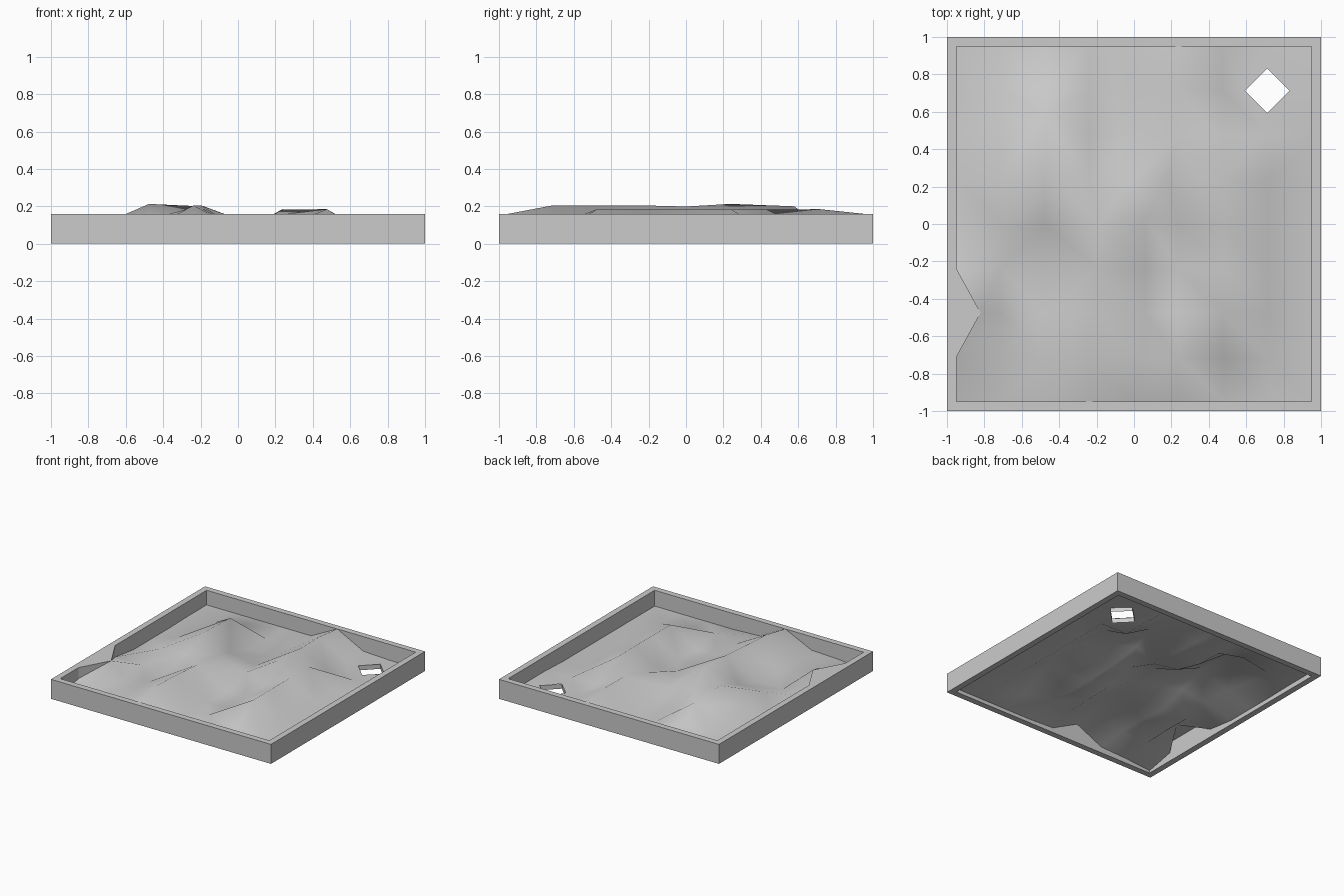
import bpy, bmesh

if "Cube" in bpy.data.objects:
    bpy.data.objects.remove(bpy.data.objects["Cube"])

TOP, INNER, STEP = 0.16, 0.95, 0.2375


def make_object(name, bm, smooth=False):
    mesh = bpy.data.meshes.new(name)
    bm.to_mesh(mesh)
    bm.free()
    for p in mesh.polygons:
        p.use_smooth = smooth
    ob = bpy.data.objects.new(name, mesh)
    bpy.context.collection.objects.link(ob)
    return ob


# Square frame, open in the middle
bm = bmesh.new()
rings = []
for r, z in ((1, 0), (1, TOP), (INNER, TOP), (INNER, 0)):
    rings.append([bm.verts.new((sx * r, sy * r, z))
                  for sx, sy in ((-1, -1), (1, -1), (1, 1), (-1, 1))])
for a, b in zip(rings, rings[1:] + rings[:1]):
    for i in range(4):
        j = (i + 1) % 4
        bm.faces.new((a[i], a[j], b[j], b[i]))
bmesh.ops.recalc_face_normals(bm, faces=bm.faces)
make_object("frame", bm)

# Terrain heights in hundredths, rows from front to back
heights = [
    (2, 4, 5, 16, 4, 3, 3, 3, 3),
    (7, 6, 8, 20.5, 5, 9, 5, 4, 3),
    (16, 7, 8, 20.5, 5, 5, 18.5, 5, 3),
    (6.5, 6.5, 5.5, 20.5, 5, 5.5, 18.5, 5, 3),
    (3.5, 12, 13, 19.9, 11, 6, 18.5, 5, 3),
    (3.5, 11, 21.3, 11, 7, 15, 18.5, 5, 3),
    (3.5, 7, 20, 5, 5, 18.2, 5, 5, 4),
    (4, 5, 9, 4, 4.5, 18.5, 5, 4, 4),
    (4, 4, 4, 4, 4, 16, 4, 3, 3),
]
bm = bmesh.new()
grid = [[bm.verts.new((-INNER + i * STEP, -INNER + j * STEP, h / 100))
         for i, h in enumerate(row)] for j, row in enumerate(heights)]
# Nudge ridge points off the regular grid
for j, i, x, y in ((2, 0, -0.82, -0.475), (4, 3, -0.18, 0.0), (6, 2, -0.475, 0.58),
                   (2, 3, -0.22, -0.475), (3, 3, -0.2, -0.2375), (4, 1, -0.69, -0.02),
                   (4, 4, 0.06, 0.03), (5, 5, 0.18, 0.25), (1, 4, 0.05, -0.7125),
                   (2, 4, 0.06, -0.475), (3, 4, 0.06, -0.2375)):
    grid[j][i].co.x, grid[j][i].co.y = x, y
for j in range(8):
    for i in range(8):
        a, b, c, d = grid[j][i], grid[j][i + 1], grid[j + 1][i + 1], grid[j + 1][i]
        if i > 5 and j > 5:
            bm.faces.new((a, b, c, d))
        elif a.co.z + c.co.z > b.co.z + d.co.z:      # diagonal follows the ridge
            bm.faces.new((a, b, c))
            bm.faces.new((a, c, d))
        else:
            bm.faces.new((a, b, d))
            bm.faces.new((b, c, d))

# Diamond hole cut round one grid point, with a short rim below it
hub = grid[7][7]
mids = [bmesh.utils.edge_split(e, hub, 0.5)[1] for e in list(hub.link_edges)]
for f in list(hub.link_faces):
    pair = [v for v in f.verts if v in mids]
    bmesh.utils.face_split(f, pair[0], pair[1])
bmesh.ops.delete(bm, geom=[hub], context='VERTS')
make_object("terrain", bm, True)

bm = bmesh.new()
r = STEP / 2
cx = cy = 3 * STEP
corners = [(cx + r, cy), (cx, cy + r), (cx - r, cy), (cx, cy - r)]
upper = [bm.verts.new((x, y, 0.043)) for x, y in corners]
lower = [bm.verts.new((x, y, 0.005)) for x, y in corners]
for i in range(4):
    j = (i + 1) % 4
    bm.faces.new((upper[i], upper[j], lower[j], lower[i]))
make_object("hole_rim", bm)

# Flat triangular ledge on the left wall, with sides down to the terrain
bm = bmesh.new()
tip = bm.verts.new((-0.82, -2 * STEP, TOP))
front = bm.verts.new((-INNER, -3 * STEP, TOP))
back = bm.verts.new((-INNER, -STEP, TOP))
front_low = bm.verts.new((-INNER, -3 * STEP, 0.07))
back_low = bm.verts.new((-INNER, -STEP, 0.065))
bm.faces.new((front, tip, back))
bm.faces.new((front, front_low, tip))
bm.faces.new((back, tip, back_low))
make_object("wall_ledge", bm)
